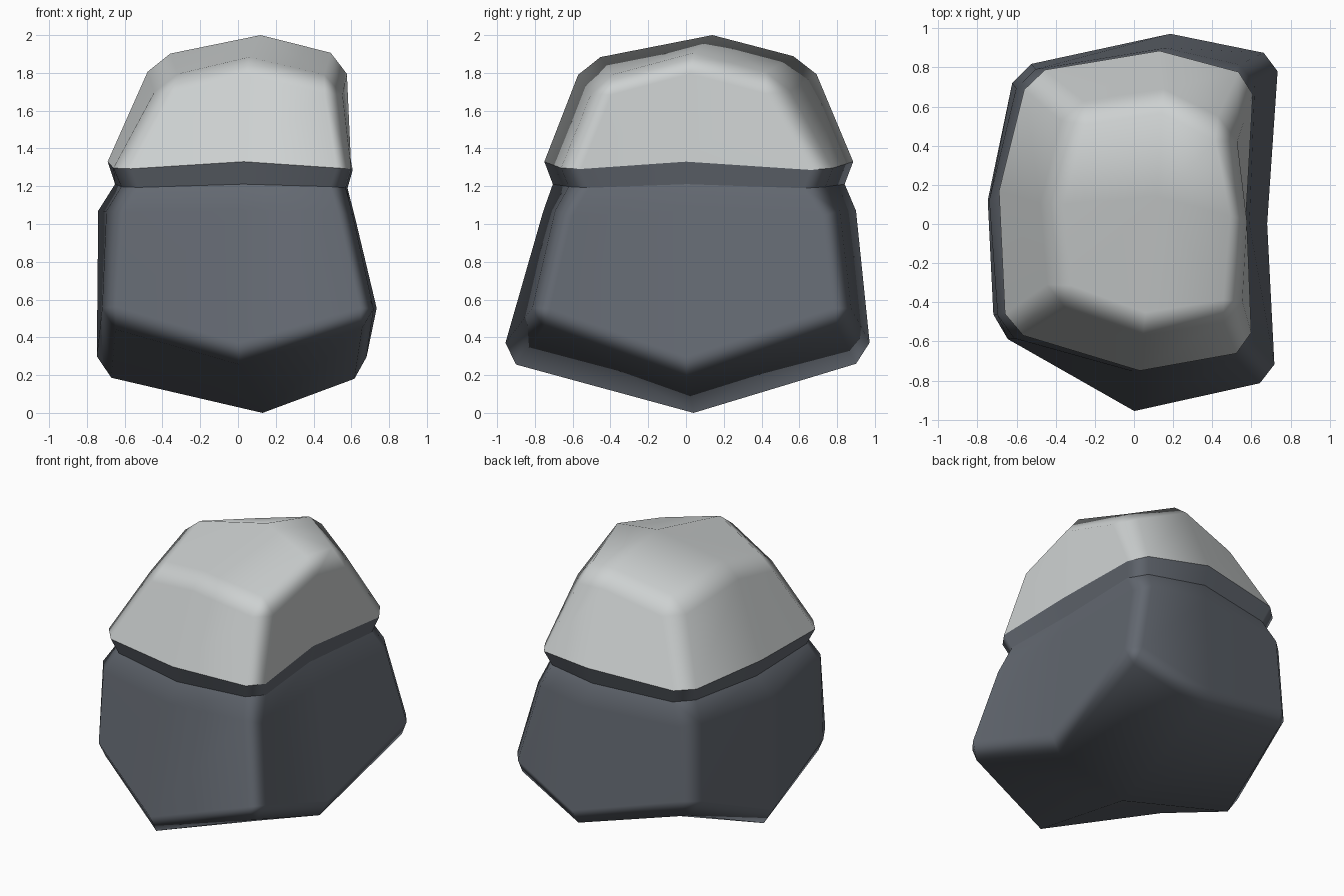
import bpy, bmesh

if "Cube" in bpy.data.objects:
    bpy.data.objects.remove(bpy.data.objects["Cube"])


def material(name, rgb):
    m = bpy.data.materials.new(name)
    m.diffuse_color = (*rgb, 1.0)
    m.use_nodes = True
    m.node_tree.nodes["Principled BSDF"].inputs["Base Color"].default_value = m.diffuse_color
    return m


# Each ring: front, front-right, right, back-right, back, back-left, left, front-left
foot = [(0, -.98, .285), (.74, -.815, .50), (.695, 0, .21), (.76, .87, .50),
        (.19, .98, .285), (-.61, .805, .50), (-.75, .12, .21), (-.72, -.545, .50)]
shoulder = [(0, -.755, 1.07), (.61, -.68, 1.07), (.59, 0, 1.07), (.62, .80, 1.07),
            (.16, .90, 1.07), (-.585, .775, 1.07), (-.74, .12, 1.07), (-.69, -.55, 1.07)]
rim = [(.03, -.75, 1.33), (.605, -.645, 1.29), (.57, 0, 1.33), (.615, .755, 1.29),
       (.13, .885, 1.33), (-.54, .77, 1.29), (-.69, .17, 1.33), (-.65, -.545, 1.29)]
crown = [(.05, -.535, 1.865), (.53, -.455, 1.75), (.57, .02, 1.88), (.48, .47, 1.75),
         (.15, .65, 1.865), (-.31, .58, 1.75), (-.44, .1, 1.88), (-.39, -.37, 1.75)]
# Groove under the snow: the rim drawn inwards
groove = [(.02 + (x - .02) * .945, .07 + (y - .07) * .945, 1.195 + (z - 1.29) * .4)
          for x, y, z in rim]

bm = bmesh.new()
rings = [[bm.verts.new(p) for p in r] for r in (foot, shoulder, groove, rim, crown)]
for low, high in zip(rings, rings[1:]):
    for i in range(8):
        j = (i + 1) % 8
        bm.faces.new((low[i], low[j], high[j], high[i]))

# Pointed underside and peak, each four quads around a centre vertex
for ring, tip in ((rings[0], (.13, .04, 0)), (rings[-1], (.12, .14, 2))):
    c = bm.verts.new(tip)
    for i in range(0, 8, 2):
        bm.faces.new((c, ring[i], ring[i + 1], ring[(i + 2) % 8]))
bmesh.ops.recalc_face_normals(bm, faces=bm.faces)

# Chamfer the four corners plus the bottom and top outlines
edges = []
for low, high in zip(rings, rings[1:]):
    edges += [bm.edges.get((low[i], high[i])) for i in (1, 3, 5, 7)]
for ring in (rings[0], rings[-1]):
    edges += [bm.edges.get((ring[i], ring[(i + 1) % 8])) for i in range(8)]
bmesh.ops.bevel(bm, geom=edges, offset=.083, offset_type='OFFSET', segments=1,
                profile=.5, affect='EDGES', clamp_overlap=True)
bmesh.ops.recalc_face_normals(bm, faces=bm.faces)

# Snow is everything above the rim
for f in bm.faces:
    f.material_index = 1 if f.calc_center_median().z > 1.34 else 0
    f.smooth = True

# Crisp creases at the groove and the snow rim
for e in bm.edges:
    za, zb = (v.co.z for v in e.verts)
    if any(lo < za < hi and lo < zb < hi for lo, hi in ((1.17, 1.23), (1.27, 1.35))):
        e.smooth = False

mesh = bpy.data.meshes.new("snow_capped_rock")
bm.to_mesh(mesh)
bm.free()
mesh.materials.append(material("slate grey", (.125, .14, .165)))
mesh.materials.append(material("snow grey", (.61, .635, .635)))
rock = bpy.data.objects.new("snow_capped_rock", mesh)
bpy.context.collection.objects.link(rock)

# Keep the large faces flat and blend only over the chamfers
weighted = rock.modifiers.new("flat_faces", 'WEIGHTED_NORMAL')
weighted.keep_sharp = True
weighted.weight = 90
